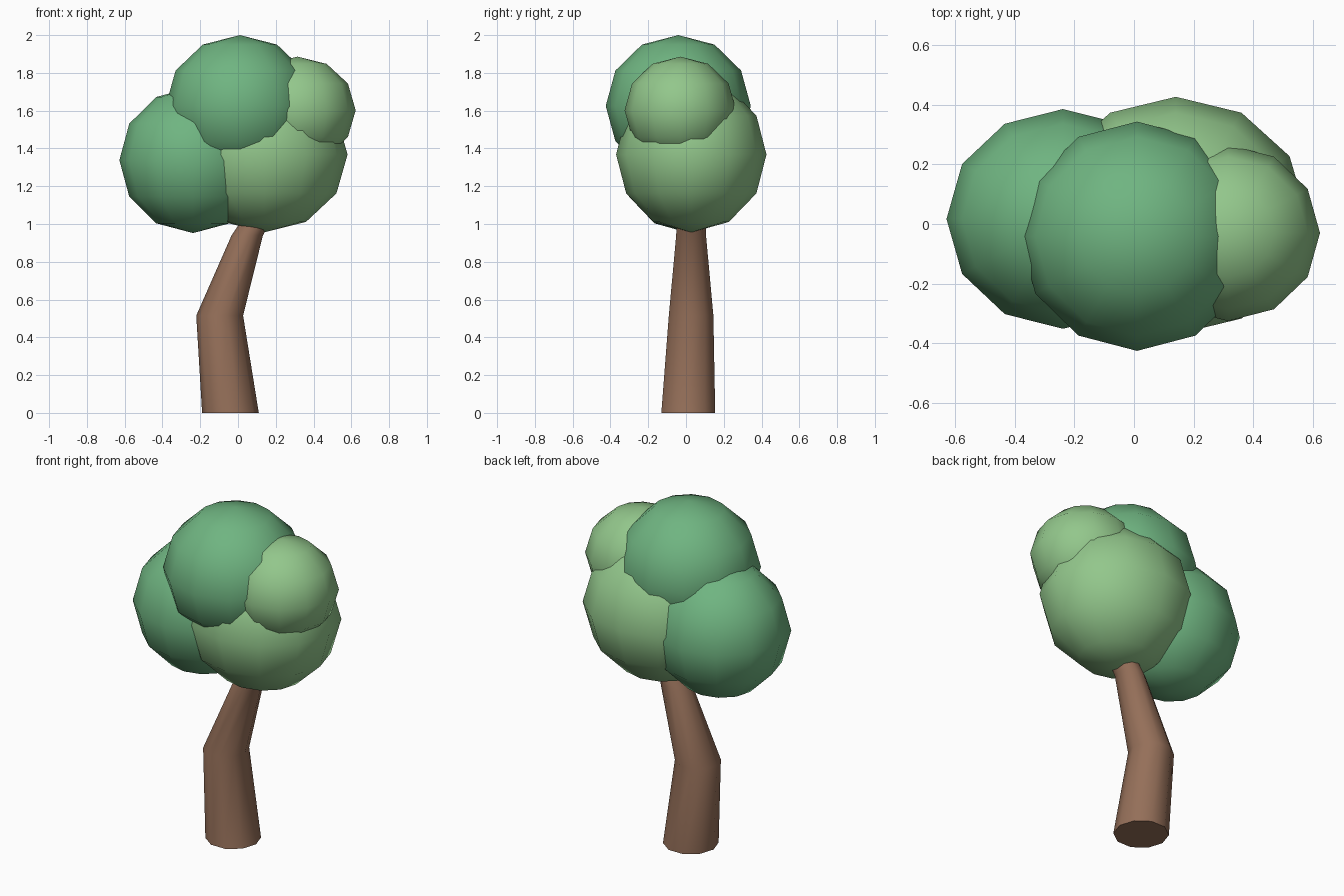
import bpy, bmesh
from math import cos, sin, tau

if "Cube" in bpy.data.objects:
    bpy.data.objects.remove(bpy.data.objects["Cube"])


def material(name, rgb):
    m = bpy.data.materials.new(name)
    m.diffuse_color = (*rgb, 1)
    m.use_nodes = True
    m.node_tree.nodes["Principled BSDF"].inputs["Base Color"].default_value = m.diffuse_color
    return m


bark = material("bark", (0.30, 0.16, 0.10))
dark_leaf = material("dark_leaf", (0.16, 0.46, 0.22))
light_leaf = material("light_leaf", (0.29, 0.57, 0.26))


def add_object(name, bm, mat):
    bmesh.ops.recalc_face_normals(bm, faces=bm.faces)
    for f in bm.faces:
        f.smooth = True
    mesh = bpy.data.meshes.new(name)
    bm.to_mesh(mesh)
    bm.free()
    mesh.materials.append(mat)
    obj = bpy.data.objects.new(name, mesh)
    bpy.context.collection.objects.link(obj)
    return obj


def leaf_ball(name, centre, radii, mat):
    bm = bmesh.new()
    bmesh.ops.create_uvsphere(bm, u_segments=12, v_segments=6, radius=1)
    bmesh.ops.scale(bm, vec=radii, verts=bm.verts)
    bmesh.ops.translate(bm, vec=centre, verts=bm.verts)
    return add_object(name, bm, mat)


# Bent, tapering ten-sided trunk: ring centre x, y, z and radius
SIDES = 10
rings = [(-0.04, 0.012, 0.0, 0.150), (-0.097, 0.027, 0.515, 0.124),
         (0.049, 0.027, 0.94, 0.083), (0.18, 0.027, 1.15, 0.075)]
bm = bmesh.new()
loops = [[bm.verts.new((x + r * cos(tau * i / SIDES), y + r * sin(tau * i / SIDES), z))
          for i in range(SIDES)] for x, y, z, r in rings]
for low, high in zip(loops, loops[1:]):
    for i in range(SIDES):
        j = (i + 1) % SIDES
        bm.faces.new((low[i], low[j], high[j], high[i]))
bm.faces.new(loops[0])
bm.faces.new(loops[-1])
trunk = add_object("trunk", bm, bark)
trunk.select_set(True)
bpy.context.view_layer.objects.active = trunk
bpy.ops.object.shade_smooth_by_angle(angle=1.0)

# Crown of overlapping leaf balls
leaf_ball("left_foliage", (-0.238, 0.017, 1.338), (0.39, 0.368, 0.386), dark_leaf)
leaf_ball("top_foliage", (0.01, -0.041, 1.625), (0.393, 0.384, 0.375), dark_leaf)
leaf_ball("right_foliage", (0.14, 0.028, 1.368), (0.44, 0.398, 0.412), light_leaf)
leaf_ball("small_foliage", (0.315, -0.03, 1.602), (0.308, 0.295, 0.284), light_leaf)
